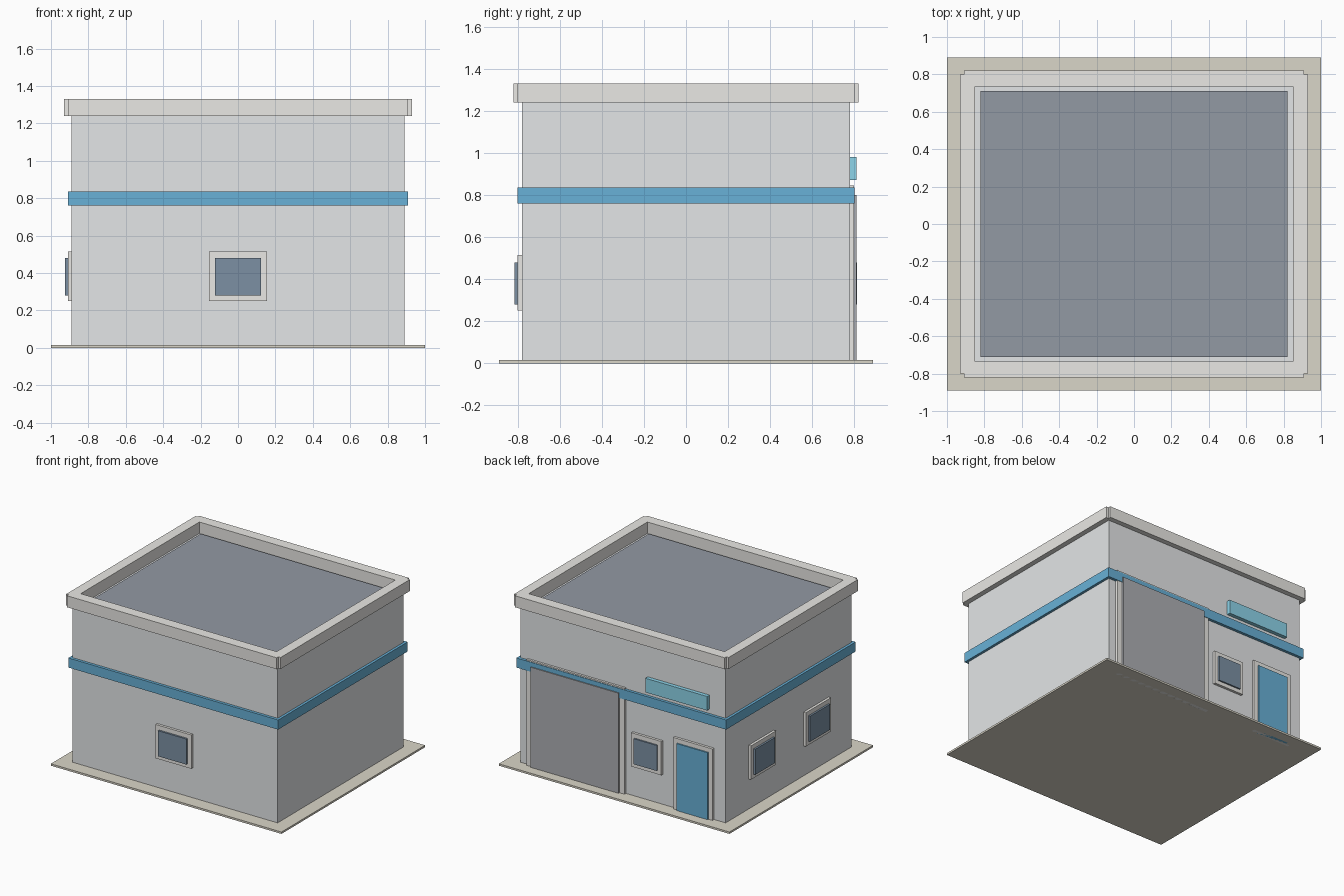
import bpy

if "Cube" in bpy.data.objects:
    bpy.data.objects.remove(bpy.data.objects["Cube"])


def material(name, rgb):
    m = bpy.data.materials.new(name)
    m.diffuse_color = (*rgb, 1)
    m.use_nodes = True
    m.node_tree.nodes["Principled BSDF"].inputs["Base Color"].default_value = m.diffuse_color
    return m


WALL = material("wall_grey", (0.77, 0.79, 0.80))
TRIM = material("trim_offwhite", (0.82, 0.81, 0.78))
PAVING = material("paving_beige", (0.70, 0.67, 0.58))
ROOF = material("roof_slate", (0.29, 0.32, 0.37))
BLUE = material("band_blue", (0.14, 0.44, 0.68))
CYAN = material("sign_cyan", (0.27, 0.66, 0.82))
GLASS = material("glass_dark", (0.20, 0.28, 0.37))
METAL = material("shutter_grey", (0.42, 0.43, 0.45))


def box(name, x, y, z, mat):
    """Box from (min, max) ranges on each axis."""
    bpy.ops.mesh.primitive_cube_add(size=1, location=[sum(r) / 2 for r in (x, y, z)])
    ob = bpy.context.object
    ob.name = name
    ob.scale = [abs(r[1] - r[0]) for r in (x, y, z)]
    bpy.ops.object.transform_apply(location=False, rotation=False, scale=True)
    ob.data.materials.append(mat)
    return ob


def strips(name, x_in, x_out, y_in, y_out, x_len, y_len, z, mat):
    """Four strips running round the building."""
    for s, front, side in ((-1, "front", "left"), (1, "back", "right")):
        box(f"{name}_{front}", (-x_len, x_len), (s * y_in, s * y_out), z, mat)
        box(f"{name}_{side}", (s * x_in, s * x_out), (-y_len, y_len), z, mat)


def opening(name, side, centre, frame_w, frame_z, panel_w, panel_z, mat,
            frame_d=0.02, panel_d=0.035):
    """Frame plate with a slightly prouder panel, on the front, back or left wall."""
    for part, w, z, d, m in (("frame", frame_w, frame_z, frame_d, TRIM),
                             ("panel", panel_w, panel_z, panel_d, mat)):
        along = (centre - w / 2, centre + w / 2)
        if side == "left":
            box(f"{name}_{part}", (-0.89 - d, -0.88), along, z, m)
        else:
            s = 1 if side == "back" else -1
            box(f"{name}_{part}", along, (s * 0.77, s * (0.78 + d)), z, m)


# Paving, walls and roof
box("paving_slab", (-1, 1), (-0.89, 0.89), (0, 0.015), PAVING)
box("walls", (-0.89, 0.89), (-0.78, 0.78), (0.01, 1.24), WALL)
box("roof_deck", (-0.82, 0.82), (-0.71, 0.71), (1.235, 1.255), ROOF)

# Parapet and coloured band
strips("parapet", 0.85, 0.93, 0.735, 0.82, 0.91, 0.80, (1.24, 1.33), TRIM)
strips("band", 0.885, 0.91, 0.775, 0.802, 0.91, 0.802, (0.76, 0.835), BLUE)

# Windows
FZ, GZ = (0.25, 0.515), (0.28, 0.48)
opening("front_window", "front", 0, 0.31, FZ, 0.245, GZ, GLASS)
opening("back_window", "back", -0.215, 0.26, FZ, 0.20, GZ, GLASS, panel_d=0.032)
for label, y in (("rear", 0.34), ("fore", -0.34)):
    opening(f"left_{label}_window", "left", y, 0.31, FZ, 0.245, GZ, GLASS)

# Vehicle shutter, entrance door and blank sign board
opening("shutter", "back", 0.40, 0.85, (0, 0.845), 0.76, (0, 0.80), METAL,
        frame_d=0.018, panel_d=0.03)
opening("entrance_door", "back", -0.62, 0.34, (0, 0.575), 0.27, (0, 0.54), BLUE,
        panel_d=0.03)
box("sign_board", (-0.75, -0.215), (0.775, 0.81), (0.87, 0.98), CYAN)
